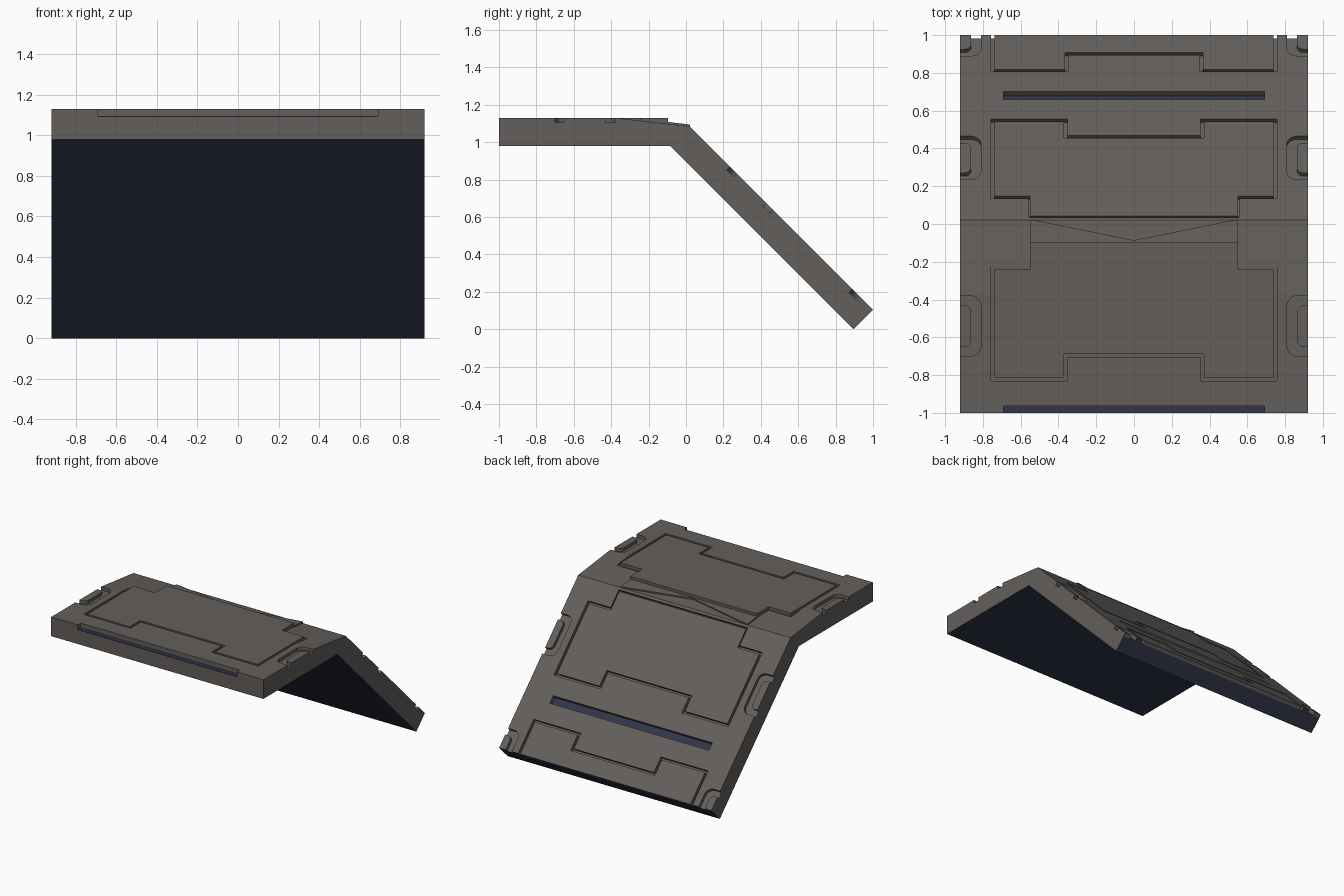
import bpy, bmesh, math
from mathutils import Matrix

cube = bpy.data.objects.get("Cube")
if cube:
    bpy.data.objects.remove(cube, do_unlink=True)


def material(name, rgb):
    m = bpy.data.materials.new(name)
    m.use_nodes = True
    m.diffuse_color = (*rgb, 1)
    b = m.node_tree.nodes["Principled BSDF"]
    b.inputs["Base Color"].default_value = (*rgb, 1)
    b.inputs["Roughness"].default_value = 0.8
    return m


GREY = material("warm grey", (0.125, 0.114, 0.104))
NAVY = material("dark navy", (0.03, 0.036, 0.068))

HALF = 0.92        # half width of the slab
TOP = 1.13         # height of the flat deck
DEPTH = 0.025      # groove depth
GAP = 0.018        # groove width
CREASE = (0, 0.02, 1.085)
LENGTH = 0.98 * math.sqrt(2)   # length of the sloping deck

# Local frames: x across, y along the surface, z out of it
DECK = Matrix.Translation((0, 0, TOP))
SLOPE = Matrix.Translation(CREASE) @ Matrix.Rotation(-math.pi / 4, 4, 'X')
RAMP = Matrix.Translation(CREASE) @ Matrix.Rotation(-math.atan2(0.045, 0.39), 4, 'X')


def prism(bm, frame, pts, z0, z1):
    low = [bm.verts.new(frame @ Matrix.Translation((x, y, z0)).translation) for x, y in pts]
    high = [bm.verts.new(frame @ Matrix.Translation((x, y, z1)).translation) for x, y in pts]
    bm.faces.new(low)
    bm.faces.new(high)
    for i in range(len(pts)):
        j = (i + 1) % len(pts)
        bm.faces.new((low[i], low[j], high[j], high[i]))


def make(name, bm, *mats):
    bmesh.ops.recalc_face_normals(bm, faces=bm.faces)
    me = bpy.data.meshes.new(name)
    bm.to_mesh(me)
    bm.free()
    ob = bpy.data.objects.new(name, me)
    bpy.context.collection.objects.link(ob)
    for m in mats:
        me.materials.append(m)
    return ob


def plate(name, frame, pts, z0, z1, mat=GREY):
    bm = bmesh.new()
    prism(bm, frame, pts, z0, z1)
    return make(name, bm, mat)


def both(half):
    return half + [(-x, y) for x, y in reversed(half)]


def rect(w, y0, y1):
    return both([(w, y0), (w, y1)])


def panel(start, shoulder, foot, notch, g=0.0):
    """Outline with a narrow waist and a notched foot, grown by g."""
    d = math.copysign(g, foot - start)
    return both([(0.55 + g / 2, start - d * 0.6), (0.55 + g / 2, shoulder - d), (0.738 + g, shoulder - d),
                 (0.738 + g, foot + d), (0.37 - g, foot + d), (0.37 - g, notch + d)])


def tail(end, g=0.0):
    """Cut-off panel running over the lower end."""
    return both([(0.738 + g, end), (0.738 + g, 1.13 - g), (0.365 - g, 1.13 - g), (0.365 - g, 1.255 - g)])


def tab(side, x_in, x_out, y0, y1, r, cut=False):
    """Side tab with rounded inner corners; cut leaves the far one square."""
    pts = [(x_out, y0)]
    for k in range(6):
        a = math.pi / 2 * k / 5
        pts.append((x_in + r - r * math.sin(a), y0 + r - r * math.cos(a)))
    if cut:
        pts.append((x_in, y1))
    else:
        for k in range(6):
            a = math.pi / 2 * k / 5
            pts.append((x_in + r - r * math.cos(a), y1 - r + r * math.sin(a)))
    pts.append((x_out, y1))
    return [(side * x, y) for x, y in pts]


# Bent slab, navy on every downward face
bm = bmesh.new()
profile = [(-1, 0.98), (-1, TOP), (-0.37, TOP), CREASE[1:], (1, 0.105), (0.895, 0), (-0.085, 0.98)]
rings = [[bm.verts.new((x, y, z)) for y, z in profile] for x in (-HALF, HALF)]
for ring in rings:
    bm.faces.new(ring)
for i in range(len(profile)):
    j = (i + 1) % len(profile)
    bm.faces.new((rings[0][i], rings[0][j], rings[1][j], rings[1][i]))
bmesh.ops.recalc_face_normals(bm, faces=bm.faces)
for f in bm.faces:
    f.material_index = int(f.normal.z < -0.5)
slab = make("bent_slab", bm, GREY, NAVY)

# Panels and tabs set into pockets
front = (-0.095, -0.24, -0.812, -0.685)
back = (0.03, 0.18, 0.74, 0.615)
plate("front_panel", DECK, panel(*front), -0.04, 0)
plate("back_panel", SLOPE, panel(*back), -DEPTH, 0)
plate("tail_panel", SLOPE, tail(LENGTH), -DEPTH, 0)

cut = bmesh.new()
prism(cut, DECK, both([(0.56, -0.1)] + panel(*front, GAP)[1:6]), -DEPTH, 0.05)
prism(cut, SLOPE, panel(*back, GAP), -DEPTH, 0.05)
prism(cut, SLOPE, tail(LENGTH + 0.1, GAP), -DEPTH, 0.05)

for side, word in ((1, "left"), (-1, "right")):
    for place, frame, y0, y1, is_cut in (("front", DECK, -0.70, -0.38, False),
                                         ("back", SLOPE, 0.305, 0.63, False),
                                         ("tail", SLOPE, 1.23, LENGTH, True)):
        far = y1 + 0.1 if is_cut else y1
        prism(cut, frame, tab(side, 0.81, HALF + 0.1, y0, far, 0.055, is_cut), -DEPTH, 0.05)
        end = y1 if is_cut else y1 - 0.05
        plate(f"{word}_{place}_tab", frame,
              tab(side, 0.863, HALF, y0 + 0.05, end, 0.035, is_cut), -DEPTH, 0)

# Long slots with navy floors
prism(cut, DECK, rect(0.69, -1.1, -0.963), -0.04, 0.05)
prism(cut, SLOPE, rect(0.69, 0.905, 0.965), -0.04, 0.05)
plate("front_slot_floor", DECK, rect(0.69, -0.999, -0.963), -0.042, -0.036, NAVY)
plate("back_slot_floor", SLOPE, rect(0.69, 0.905, 0.965), -0.042, -0.036, NAVY)

# Carve the pockets out of the slab
cutter = make("pocket_cutter", cut, GREY)
cutter.hide_render = True
mod = slab.modifiers.new("pockets", 'BOOLEAN')
mod.operation = 'DIFFERENCE'
mod.solver = 'EXACT'
mod.object = cutter
bpy.context.view_layer.objects.active = slab
bpy.ops.object.modifier_apply(modifier=mod.name)
bpy.data.objects.remove(cutter, do_unlink=True)

# Hinge cover with a shallow V-shaped edge
plate("hinge_cover", RAMP,
      both([(0.55, -0.117), (0.55, 0.0), (0.53, 0.0), (0.0001, -0.108)]), -0.01, 0.01)
